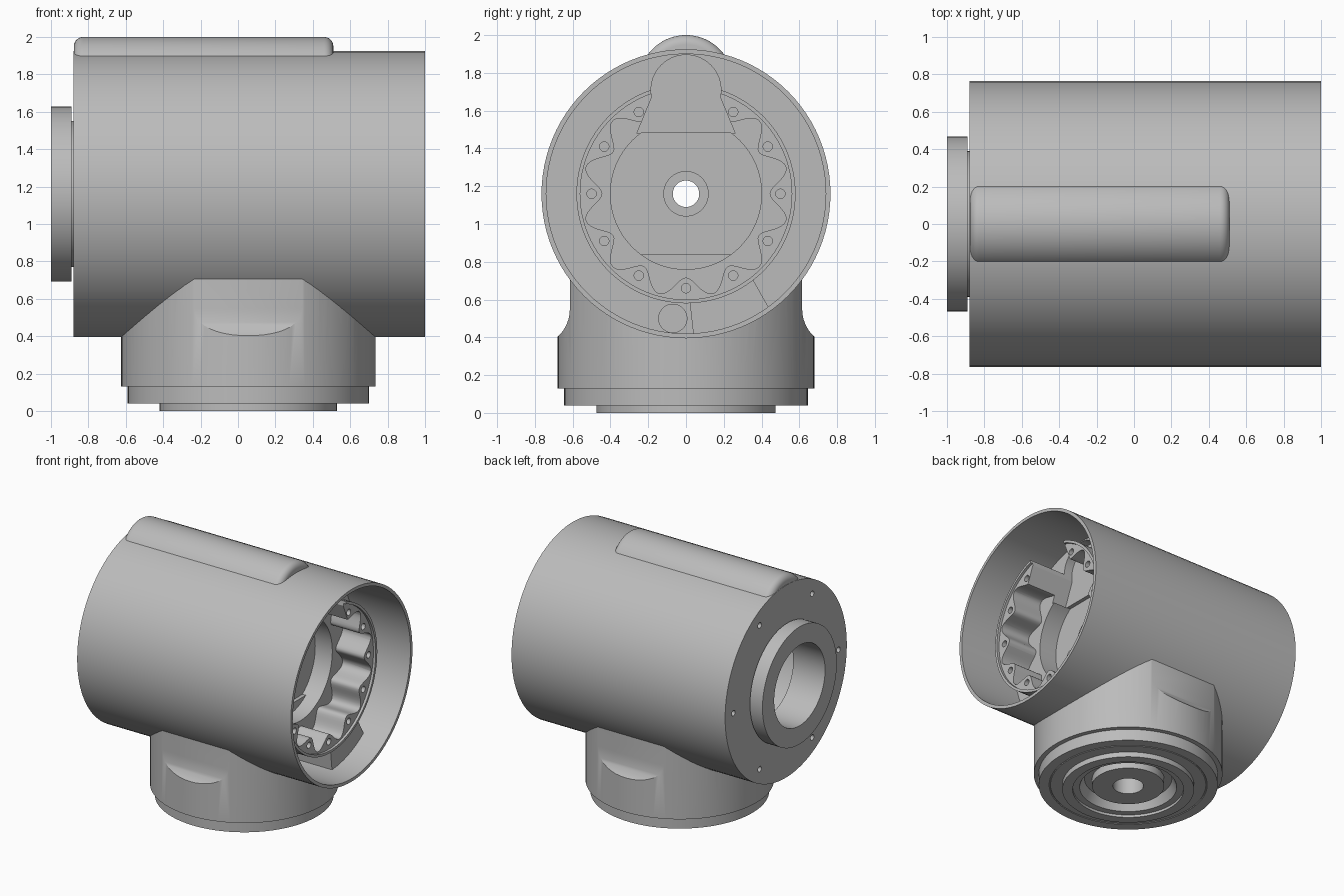
import bpy, bmesh
from math import sin, cos, pi, radians, sqrt
from mathutils import Vector

if "Cube" in bpy.data.objects:
    bpy.data.objects.remove(bpy.data.objects["Cube"])

AXIS_Z = 1.16     # height of the main barrel axis
BASE_X = 0.055    # centre of the upright base

metal = bpy.data.materials.new("cast_grey")
metal.use_nodes = True
GREY = (0.5, 0.5, 0.5, 1)
metal.diffuse_color = GREY
metal.node_tree.nodes["Principled BSDF"].inputs["Base Color"].default_value = GREY


def finish(name, bm):
    bmesh.ops.recalc_face_normals(bm, faces=bm.faces)
    mesh = bpy.data.meshes.new(name)
    bm.to_mesh(mesh)
    bm.free()
    mesh.materials.append(metal)
    ob = bpy.data.objects.new(name, mesh)
    bpy.context.scene.collection.objects.link(ob)
    return ob


def lathe(name, profile, place, steps=96):
    """Revolve a closed (along, radius) profile; place maps to world space."""
    bm = bmesh.new()
    rings = [[bm.verts.new(place(a, r * cos(2 * pi * i / steps), r * sin(2 * pi * i / steps)))
              for a, r in profile] for i in range(steps)]
    n = len(profile)
    for i in range(steps):
        p, q = rings[i], rings[(i + 1) % steps]
        for j in range(n):
            k = (j + 1) % n
            bm.faces.new((p[j], p[k], q[k], q[j]))
    bmesh.ops.remove_doubles(bm, verts=bm.verts, dist=1e-5)
    return finish(name, bm)


def prism(name, outline, x0, x1):
    """Extrude a (y, z) outline along x."""
    bm = bmesh.new()
    face = bm.faces.new([bm.verts.new((x0, y, z)) for y, z in outline])
    ext = bmesh.ops.extrude_face_region(bm, geom=[face])["geom"]
    bmesh.ops.translate(bm, vec=(x1 - x0, 0, 0),
                        verts=[v for v in ext if isinstance(v, bmesh.types.BMVert)])
    return finish(name, bm)


def arc(cy, cz, r, a0, a1, n):
    return [(cy + r * cos(radians(a0 + (a1 - a0) * i / n)),
             cz + r * sin(radians(a0 + (a1 - a0) * i / n))) for i in range(n + 1)]


def circle(cy, cz, r, n):
    return arc(cy, cz, r, 0, 360, n)[:-1]


def cut(target, cutter):
    mod = target.modifiers.new("cut", "BOOLEAN")
    mod.operation = "DIFFERENCE"
    mod.solver = "EXACT"
    mod.object = cutter
    bpy.context.view_layer.objects.active = target
    bpy.ops.object.modifier_apply(modifier=mod.name)
    bpy.data.objects.remove(cutter)


def smooth(ob):
    bpy.ops.object.select_all(action="DESELECT")
    ob.select_set(True)
    bpy.context.view_layer.objects.active = ob
    bpy.ops.object.shade_smooth_by_angle(angle=radians(30))


def along_x(a, u, v):
    return (a, u, AXIS_Z + v)


def along_z(a, u, v):
    return (BASE_X + u, v, a)


# Main barrel: hollow rear with flange, open front cup with an inner ring
housing = lathe("main_housing", [
    (0.25, 0.07), (0.25, 0.6), (-0.72, 0.6), (-0.72, 0.32), (-1, 0.32), (-1, 0.467),
    (-0.89, 0.467), (-0.89, 0.39), (-0.88, 0.39), (-0.88, 0.765), (1, 0.765), (1, 0.74),
    (0.5, 0.74), (0.5, 0.58), (0.82, 0.58), (0.82, 0.56), (0.8, 0.56), (0.8, 0.4),
    (0.4, 0.4), (0.4, 0.12), (0.43, 0.12), (0.43, 0.07)], along_x)

# Scalloped pocket with a lobe at every bolt
scallop = []
for i in range(192):
    t = 2 * pi * i / 192
    r = 0.495 - 0.052 * cos(12 * t)
    scallop.append((r * cos(t), AXIS_Z + r * sin(t)))
cut(housing, prism("scallop_cutter", scallop, 0.55, 0.95))

# Keyhole shaped cable opening at the top of the ring
keyhole = [(0.26, 1.48)] + arc(0, 1.71, 0.185, -12, 192, 32) + [(-0.26, 1.48)]
cut(housing, prism("keyhole_cutter", keyhole, 0.43, 0.95))

# Cable hole in the cup floor
cut(housing, prism("cable_cutter", circle(-0.07, 0.5, 0.075, 32), 0.4, 0.7))

# Ring bolt holes, skipping the keyhole
for i in range(12):
    if i != 3:
        a = i * pi / 6
        cut(housing, prism("bolt_cutter", circle(0.5 * cos(a), AXIS_Z + 0.5 * sin(a), 0.025, 16),
                           0.7, 0.95))

# Rear face screw holes
for i in range(6):
    a = i * pi / 3
    cut(housing, prism("screw_cutter", circle(0.66 * cos(a), AXIS_Z + 0.66 * sin(a), 0.022, 16),
                       -0.95, -0.8))
smooth(housing)

# Raised floor segments above and below the hub
for name, mid in (("upper_floor_step", 90), ("lower_floor_step", -90)):
    smooth(prism(name, arc(0, AXIS_Z, 0.402, mid - 37, mid + 37, 24), 0.39, 0.43))

# Stop block between ring and shell
smooth(prism("stop_block", arc(0, AXIS_Z, 0.575, -88, -52, 12)
             + arc(0, AXIS_Z, 0.745, -54, -87, 12), 0.49, 0.8))

# Cable ridge along the top with rounded ends
ridge = prism("top_ridge", circle(0, 1.75, 0.25, 96), -0.878, 0.51)
bm = bmesh.new()
bm.from_mesh(ridge.data)
rims = [e for e in bm.edges if abs(e.verts[0].co.x - e.verts[1].co.x) < 1e-6]
bmesh.ops.bevel(bm, geom=rims, offset=0.05, segments=6, profile=0.5, affect="EDGES")
bm.to_mesh(ridge.data)
bm.free()
cut(ridge, prism("barrel_cutter", circle(0, AXIS_Z, 0.75, 96), -1.2, 1.2))
smooth(ridge)

# Upright base with stepped foot and grooved underside
base = lathe("base", [
    (0.3, 0), (0.3, 0.11), (0.03, 0.11), (0.03, 0.26), (0.09, 0.26), (0.09, 0.315),
    (0.02, 0.35), (0.02, 0.4), (0, 0.4), (0, 0.475), (0.04, 0.475), (0.04, 0.56),
    (0.045, 0.565), (0.04, 0.57), (0.04, 0.645), (0.13, 0.645), (0.13, 0.68),
    (0.9, 0.68), (0.9, 0)], along_z)

# Flat relief with a concave run-out on both sides of the base
for s in (1, -1):
    outline = [(0.615, 1.1)] + arc(0.815, 0.55, 0.2, 180, 270, 16) + [(0.9, 0.35), (0.9, 1.1)]
    cut(base, prism("relief_cutter", [(s * y, z) for y, z in outline], -1, 1.1))
cut(base, prism("barrel_cutter", circle(0, AXIS_Z, 0.75, 96), -1.2, 1.2))
smooth(base)
